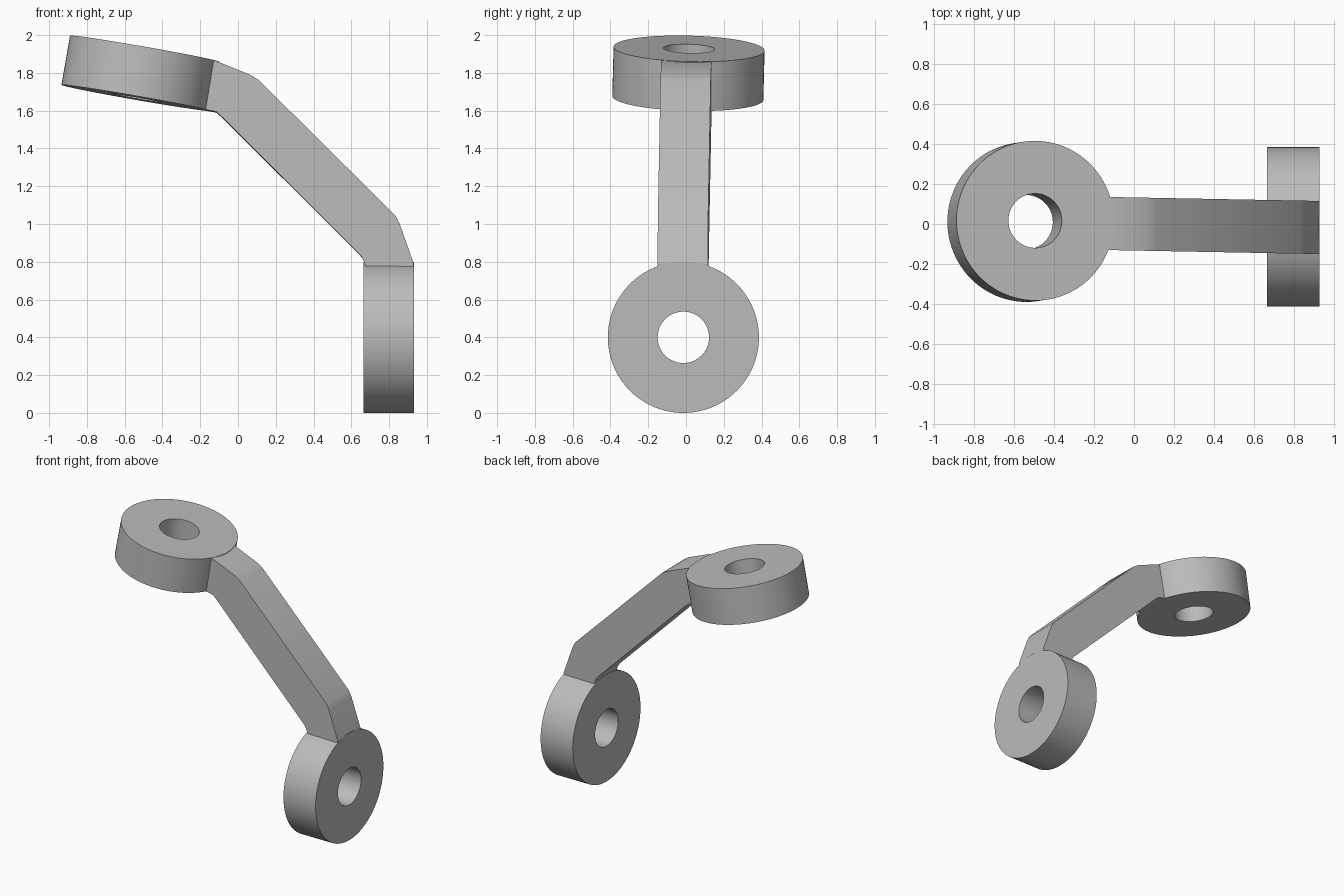
import bpy
import bmesh
from math import cos, sin, tau, radians
from mathutils import Vector

cube = bpy.data.objects.get("Cube")
if cube:
    bpy.data.objects.remove(cube, do_unlink=True)

GREY = (0.5, 0.5, 0.5, 1)
grey = bpy.data.materials.new("plain grey")
grey.use_nodes = True
grey.diffuse_color = GREY
grey.node_tree.nodes["Principled BSDF"].inputs["Base Color"].default_value = GREY


def finish(name, bm):
    bmesh.ops.recalc_face_normals(bm, faces=bm.faces)
    mesh = bpy.data.meshes.new(name)
    bm.to_mesh(mesh)
    bm.free()
    obj = bpy.data.objects.new(name, mesh)
    bpy.context.collection.objects.link(obj)
    mesh.materials.append(grey)
    bpy.ops.object.select_all(action="DESELECT")
    obj.select_set(True)
    bpy.context.view_layer.objects.active = obj
    bpy.ops.object.shade_smooth_by_angle(angle=radians(25))
    return obj


def bridge(bm, loops, closed):
    # Join consecutive vertex loops with quads
    pairs = list(zip(loops, loops[1:]))
    if closed:
        pairs.append((loops[-1], loops[0]))
    for a, b in pairs:
        for i in range(len(a)):
            j = (i + 1) % len(a)
            bm.faces.new((a[i], a[j], b[j], b[i]))


def eyelet(name, centre, axis, outer=0.4, hole=0.136, width=0.265, sides=96):
    # Thick ring with a bore along the given axis
    bm = bmesh.new()
    h = width / 2
    loops = [[bm.verts.new((r * cos(tau * i / sides), r * sin(tau * i / sides), z))
              for i in range(sides)]
             for r, z in ((outer, -h), (outer, h), (hole, h), (hole, -h))]
    bridge(bm, loops, True)
    obj = finish(name, bm)
    obj.rotation_mode = "QUATERNION"
    obj.rotation_quaternion = Vector((0, 0, 1)).rotation_difference(Vector(axis))
    obj.location = centre
    return obj


eyelet("upper_eyelet", (-0.518, 0.013, 1.798), (0.172, 0.026, 0.985))
eyelet("lower_eyelet", (0.798, -0.014, 0.4), (1, 0, 0))

# Bent arm: outer and inner edge of each cross-section, as (x, z)
sections = [
    ((-0.20, 1.86), (-0.23, 1.625)),
    ((-0.122, 1.863), (-0.168, 1.602)),
    ((0.07, 1.785), (-0.115, 1.592)),
    ((0.11, 1.76), (-0.08, 1.56)),
    ((0.835, 1.042), (0.645, 0.837)),
    ((0.856, 1.0), (0.664, 0.812)),
    ((0.93, 0.79), (0.675, 0.777)),
    ((0.91, 0.66), (0.69, 0.66)),
]
HALF = 0.133
bm = bmesh.new()
loops = []
for k, (outer, inner) in enumerate(sections):
    twist = 0.026 * (1 - k / (len(sections) - 1))
    loops.append([bm.verts.new((x, side * HALF - 0.019 * x, z - side * HALF * twist))
                  for (x, z), side in ((outer, -1), (outer, 1), (inner, 1), (inner, -1))])
bridge(bm, loops, False)
bm.faces.new(loops[0])
bm.faces.new(loops[-1])
finish("bent_arm", bm)
